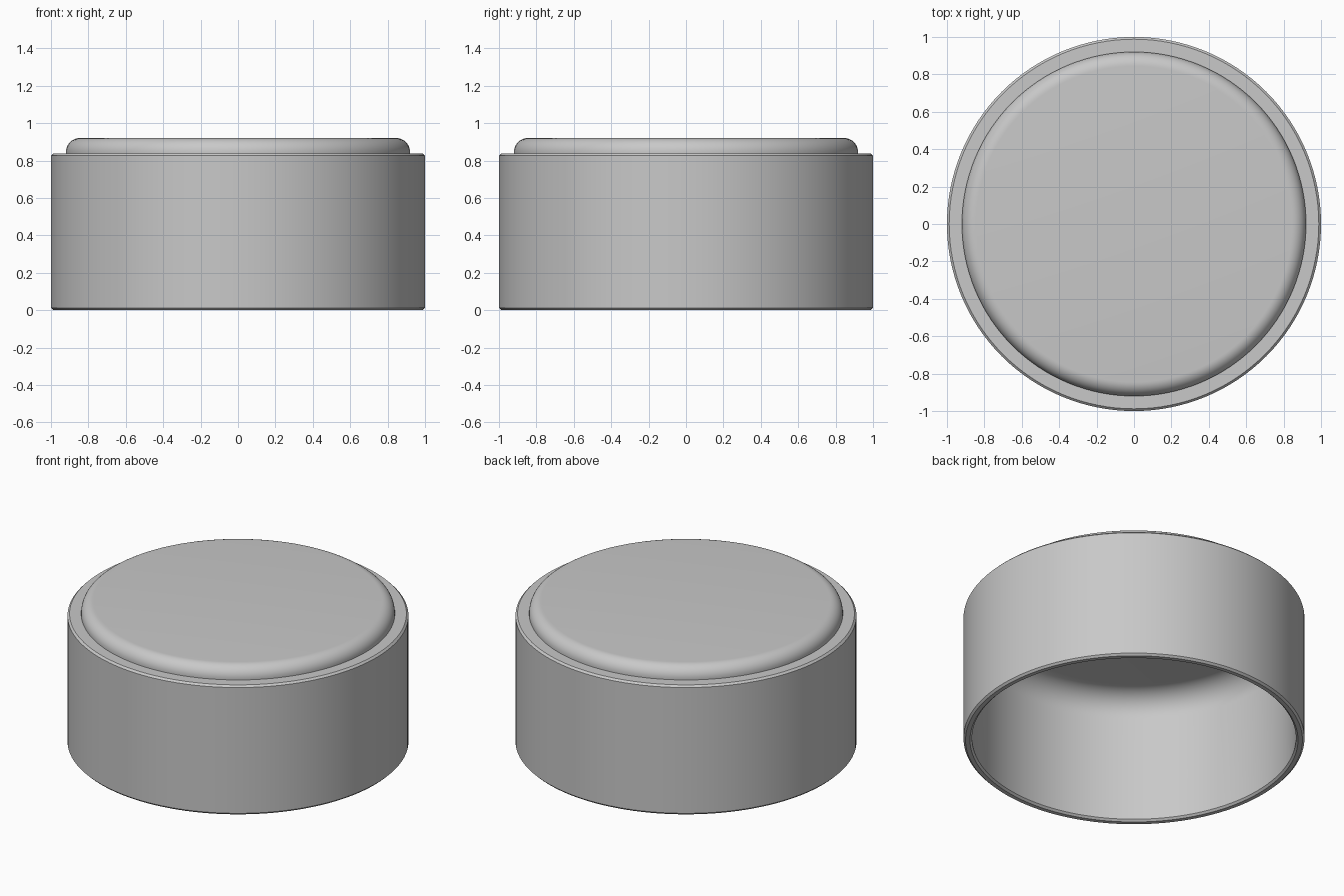
import bpy
import bmesh
from math import cos, sin, pi, radians

SEGMENTS = 128

cube = bpy.data.objects.get("Cube")
if cube:
    bpy.data.objects.remove(cube, do_unlink=True)

grey = bpy.data.materials.new("plain grey")
grey.use_nodes = True
colour = (0.58, 0.58, 0.58, 1)
grey.diffuse_color = colour
grey.node_tree.nodes["Principled BSDF"].inputs["Base Color"].default_value = colour


def fillet(r, z, radius, start, end, steps=10):
    """Quarter-round points about the centre (r, z), angles in degrees."""
    angles = [radians(start + (end - start) * i / steps) for i in range(steps + 1)]
    return [(r + radius * cos(a), z + radius * sin(a)) for a in angles]


def lathe(name, profile, closed):
    """Revolve an (r, z) profile around z; r = 0 ends become poles."""
    bm = bmesh.new()
    verts = [bm.verts.new((r, 0, z)) for r, z in profile]
    edges = [bm.edges.new(pair) for pair in zip(verts, verts[1:])]
    if closed:
        edges.append(bm.edges.new((verts[-1], verts[0])))
    bmesh.ops.spin(bm, geom=verts + edges, axis=(0, 0, 1), cent=(0, 0, 0),
                   angle=2 * pi, steps=SEGMENTS, use_merge=True)
    bmesh.ops.remove_doubles(bm, verts=bm.verts, dist=0.0001)
    bmesh.ops.recalc_face_normals(bm, faces=bm.faces)
    mesh = bpy.data.meshes.new(name)
    bm.to_mesh(mesh)
    bm.free()
    mesh.materials.append(grey)
    obj = bpy.data.objects.new(name, mesh)
    bpy.context.collection.objects.link(obj)
    bpy.ops.object.select_all(action="DESELECT")
    obj.select_set(True)
    bpy.context.view_layer.objects.active = obj
    bpy.ops.object.shade_smooth_by_angle(angle=radians(25))
    return obj


# Hollow cap: raised rounded top, shoulder, outer wall, rim, inner wall, ceiling
profile = [(0, 0.92)]
profile += fillet(0.845, 0.845, 0.075, 90, 0)
profile += [(0.92, 0.838), (0.988, 0.838), (1, 0.826)]
profile += [(1, 0.012), (0.988, 0), (0.962, 0), (0.95, 0.012)]
profile += fillet(0.80, 0.69, 0.15, 0, 90)
profile += [(0, 0.84)]
lathe("round_cap", profile, closed=False)
